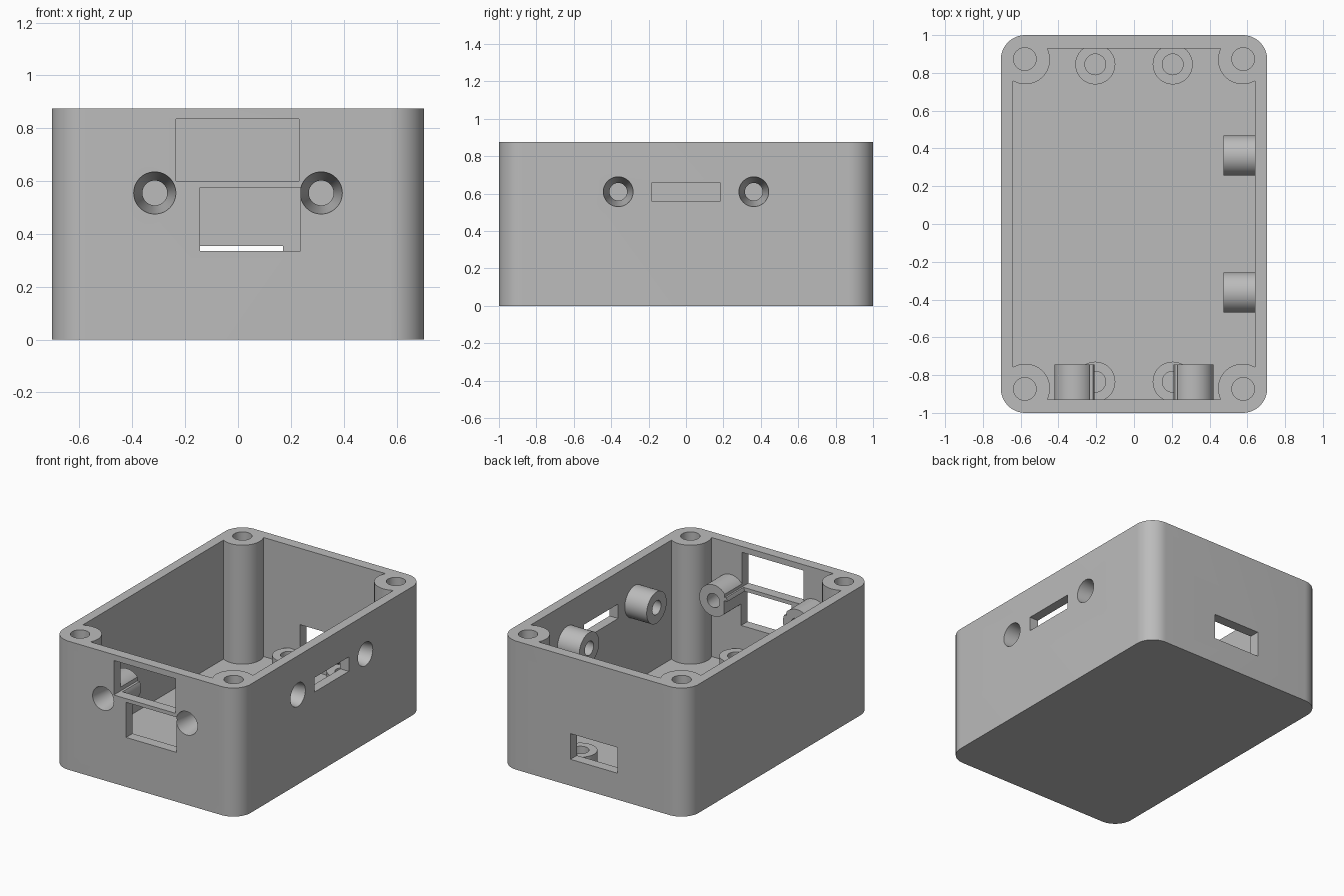
import bpy, bmesh
from math import radians, sin, cos
from mathutils import Vector, Matrix

default = bpy.data.objects.get("Cube")
if default:
    bpy.data.objects.remove(default)

HX, HY, HEIGHT, FLOOR = 0.705, 1.0, 0.875, 0.065
IX, IY = 0.64, 0.93            # inner wall faces
CX, CY, POST_R = 0.575, 0.87, 0.13
MOUNT_R, STANDOFF_Z = 0.107, 0.175

grey = bpy.data.materials.new("grey plastic")
colour = (0.5, 0.5, 0.5, 1)
grey.diffuse_color = colour
grey.use_nodes = True
grey.node_tree.nodes["Principled BSDF"].inputs["Base Color"].default_value = colour


def make(name, bm):
    bmesh.ops.recalc_face_normals(bm, faces=bm.faces)
    mesh = bpy.data.meshes.new(name)
    bm.to_mesh(mesh)
    bm.free()
    mesh.materials.append(grey)
    obj = bpy.data.objects.new(name, mesh)
    bpy.context.collection.objects.link(obj)
    return obj


def corner_loop(start, end, steps):
    """Closed outline made of one arc per corner, joined by straight walls."""
    points = []
    for sx, sy in ((1, 1), (-1, 1), (-1, -1), (1, -1)):
        arc = []
        for i in range(steps + 1):
            a = radians(start + (end - start) * i / steps)
            arc.append((sx * (CX + POST_R * cos(a)), sy * (CY + POST_R * sin(a))))
        points += arc if sx * sy > 0 else arc[::-1]
    return points


def prism(name, outline, z0, z1):
    bm = bmesh.new()
    base = bm.faces.new([bm.verts.new((x, y, z0)) for x, y in outline])
    top = bmesh.ops.extrude_face_region(bm, geom=[base])["geom"]
    moved = [v for v in top if isinstance(v, bmesh.types.BMVert)]
    bmesh.ops.translate(bm, verts=moved, vec=(0, 0, z1 - z0))
    return make(name, bm)


def box(name, x0, x1, y0, y1, z0, z1):
    return prism(name, [(x0, y0), (x1, y0), (x1, y1), (x0, y1)], z0, z1)


def rod(name, start, end, r1, r2=None):
    start, end = Vector(start), Vector(end)
    axis = end - start
    turn = axis.to_track_quat('Z', 'Y').to_matrix().to_4x4()
    bm = bmesh.new()
    bmesh.ops.create_cone(bm, cap_ends=True, segments=48, radius1=r1,
                          radius2=r1 if r2 is None else r2, depth=axis.length,
                          matrix=Matrix.Translation((start + end) / 2) @ turn)
    return make(name, bm)


def cut(obj, cutters):
    for cutter in cutters:
        mod = obj.modifiers.new("cut", 'BOOLEAN')
        mod.operation, mod.solver, mod.object = 'DIFFERENCE', 'EXACT', cutter
    deps = bpy.context.evaluated_depsgraph_get()
    mesh = bpy.data.meshes.new_from_object(obj.evaluated_get(deps))
    obj.modifiers.clear()
    obj.data = mesh


# Wall openings
upper_window = box("upper_window_cutter", -0.235, 0.23, -1.1, -0.7, 0.6, 0.835)
lower_window = box("lower_window_cutter", -0.143, 0.236, -1.1, -0.7, 0.336, 0.575)
side_slot = box("side_slot_cutter", 0.6, 0.8, -0.185, 0.185, 0.56, 0.658)
back_slot = box("back_slot_cutter", -0.185, 0.17, 0.9, 1.1, 0.18, 0.355)
windows = [upper_window, lower_window]
shell_cutters = windows + [side_slot, back_slot]
parts = []

# Screw mounts on the front and side walls, with tapered holes
mounts = []
for label, s in (("right", -1), ("left", 1)):
    x = s * 0.315
    mount = rod(f"front_mount_{label}", (x, -IY - 0.01, 0.555), (x, -0.745, 0.555), MOUNT_R)
    hole = rod("front_hole_cutter", (x, -HY - 0.001, 0.555), (x, -0.744, 0.555), 0.08, 0.047)
    mounts.append((mount, [hole] + windows))
for label, s in (("front", -1), ("back", 1)):
    y = s * 0.3625
    mount = rod(f"side_mount_{label}", (IX + 0.01, y, 0.61), (0.475, y, 0.61), MOUNT_R)
    hole = rod("side_hole_cutter", (HX + 0.001, y, 0.61), (0.474, y, 0.61), 0.08, 0.047)
    mounts.append((mount, [hole]))
for mount, cutters in mounts:
    cut(mount, cutters)
    shell_cutters.append(cutters[0])
    parts.append(mount)

# Case with corner posts formed by the cavity outline
case = prism("case", corner_loop(0, 90, 16), 0, HEIGHT)
cavity = prism("cavity_cutter", corner_loop(-60, -207.5, 28), FLOOR, HEIGHT + 0.1)
post_holes = [rod("post_hole_cutter", (sx * 0.578, sy * 0.873, 0.2),
                  (sx * 0.578, sy * 0.873, HEIGHT + 0.1), 0.06)
              for sx in (-1, 1) for sy in (-1, 1)]
shell_cutters += [cavity] + post_holes
cut(case, shell_cutters)
parts.append(case)

# Board standoffs on the floor
standoff_holes = []
for end, y in (("front", -0.835), ("back", 0.845)):
    for label, x in (("right", -0.205), ("left", 0.205)):
        post = rod(f"{end}_standoff_{label}", (x, y, FLOOR - 0.01), (x, y, STANDOFF_Z), 0.106)
        hole = rod("standoff_hole_cutter", (x, y, FLOOR + 0.001), (x, y, STANDOFF_Z + 0.1), 0.055)
        cut(post, [hole])
        standoff_holes.append(hole)
        parts.append(post)

for cutter in shell_cutters + standoff_holes:
    bpy.data.objects.remove(cutter)

bpy.ops.object.select_all(action='DESELECT')
for part in parts:
    part.select_set(True)
bpy.context.view_layer.objects.active = case
bpy.ops.object.shade_smooth_by_angle(angle=radians(30))
